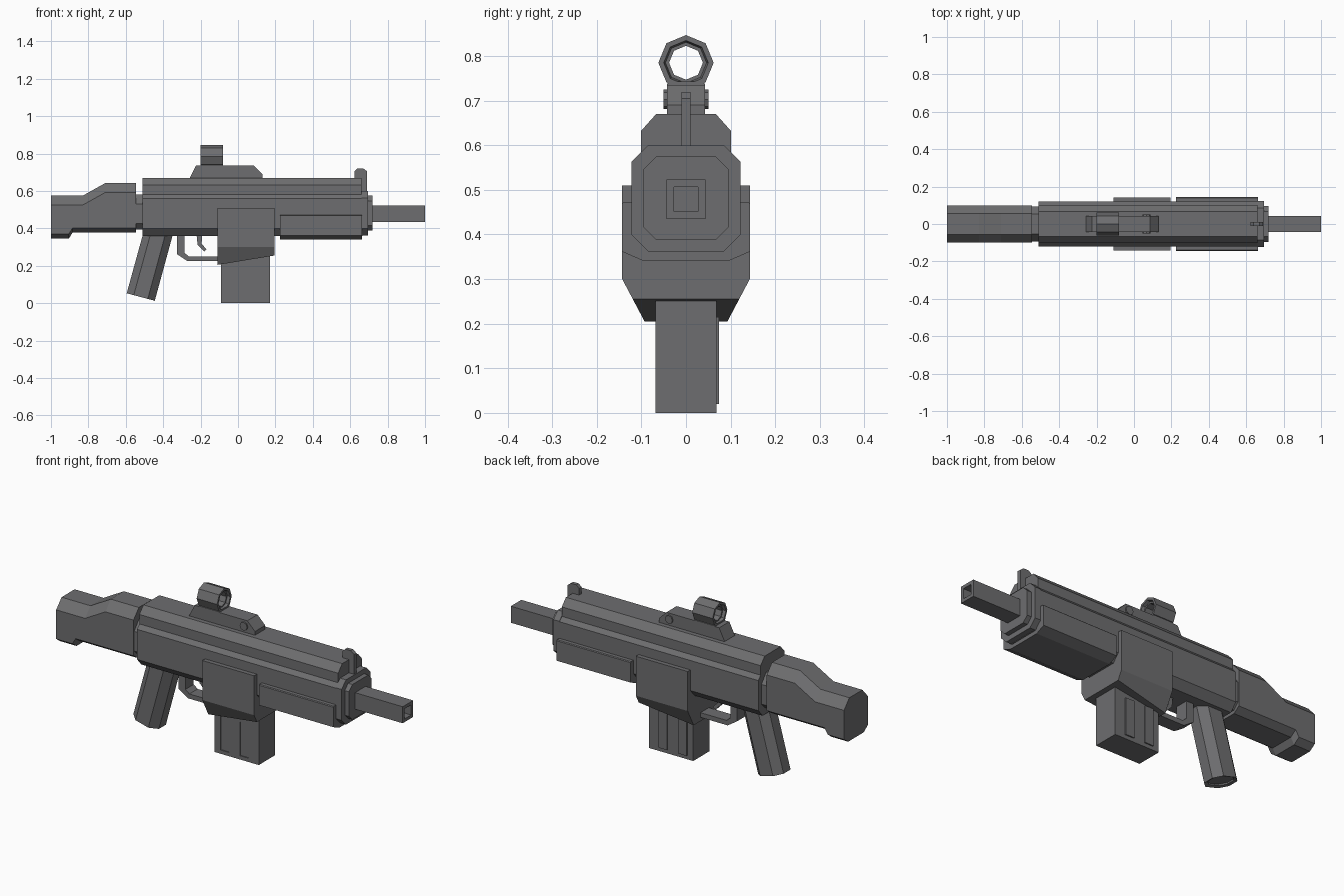
import bpy, bmesh, math
from mathutils import Vector

cube = bpy.data.objects.get("Cube")
if cube:
    bpy.data.objects.remove(cube, do_unlink=True)

GREY = (0.155, 0.155, 0.16, 1)
mat = bpy.data.materials.new("gunmetal grey")
mat.use_nodes = True
mat.diffuse_color = GREY
bsdf = mat.node_tree.nodes["Principled BSDF"]
bsdf.inputs["Base Color"].default_value = GREY
bsdf.inputs["Roughness"].default_value = 0.8


def finish(name, bm):
    bmesh.ops.recalc_face_normals(bm, faces=bm.faces)
    mesh = bpy.data.meshes.new(name)
    bm.to_mesh(mesh)
    bm.free()
    mesh.materials.append(mat)
    ob = bpy.data.objects.new(name, mesh)
    bpy.context.collection.objects.link(ob)
    return ob


def skin(rings, closed=False):
    """Join equal-length rings of points, capping the ends unless closed."""
    bm = bmesh.new()
    vs = [[bm.verts.new(p) for p in r] for r in rings]
    n = len(rings[0])
    pairs = list(zip(vs, vs[1:])) + ([(vs[-1], vs[0])] if closed else [])
    for a, b in pairs:
        for i in range(n):
            j = (i + 1) % n
            bm.faces.new((a[i], a[j], b[j], b[i]))
    if not closed:
        bm.faces.new(vs[0])
        bm.faces.new(vs[-1])
    return bm


def mirrored(half):
    return half + [(-y, z) for y, z in reversed(half)]


def octagon(w, z0, z1, low, top):
    """Chamfered section: chamfers are (sideways, upward) sizes."""
    return mirrored([(w - low[0], z0), (w, z0 + low[1]),
                     (w, z1 - top[1]), (w - top[0], z1)])


def along_x(name, x0, x1, section):
    return finish(name, skin([[(x, y, z) for y, z in section] for x in (x0, x1)]))


def side_plate(name, outline, w, y=0):
    return finish(name, skin([[(x, s, z) for x, z in outline] for s in (y - w, y + w)]))


def box(name, x0, x1, y0, y1, z0, z1):
    return along_x(name, x0, x1, [(y0, z0), (y1, z0), (y1, z1), (y0, z1)])


# Receiver body, top cover and stepped front collars
along_x("receiver", -0.51, 0.665, octagon(0.12, 0.36, 0.60, (0.035, 0.04), (0.035, 0.04)))
along_x("top_cover", -0.51, 0.66, octagon(0.101, 0.56, 0.67, (0.01, 0.01), (0.034, 0.038)))
along_x("front_collar", 0.66, 0.695, octagon(0.122, 0.362, 0.60, (0.037, 0.037), (0.037, 0.037)))
along_x("front_ring", 0.69, 0.72, octagon(0.095, 0.388, 0.575, (0.028, 0.028), (0.028, 0.028)))

# Handguard shell under the front half
along_x("handguard", 0.225, 0.662, octagon(0.144, 0.34, 0.472, (0.05, 0.022), (0.004, 0.004)))

# Square barrel with a recessed muzzle
barrel = skin([[(x, y, z) for y, z in octagon(0.044, 0.435, 0.523, (0, 0.001), (0, 0.001))]
               for x in (0.71, 0.72)])
barrel.free()


def square(x, r, zc=0.479):
    return [(x, -r, zc - r), (x, r, zc - r), (x, r, zc + r), (x, -r, zc + r)]


finish("barrel", skin([square(0.71, 0.044), square(1.0, 0.044),
                       square(1.0, 0.027), square(0.94, 0.027)]))

# Stock with a raised cheek, chamfered edges and heel step
stock = []
for x, low, top in [(-1, 0.345, 0.575), (-0.905, 0.345, 0.575), (-0.885, 0.377, 0.575),
                    (-0.83, 0.377, 0.575), (-0.71, 0.377, 0.642), (-0.545, 0.377, 0.642)]:
    stock.append([(x, y, z) for y, z in octagon(0.1, low, top, (0.035, 0.025), (0.045, 0.05))])
finish("stock", skin(stock))
along_x("stock_neck", -0.55, -0.50, octagon(0.094, 0.395, 0.58, (0.03, 0.03), (0.04, 0.05)))

# Slanted pistol grip with an eight-sided section
grip = []
for xb, xf, zb, zf, w in [(-0.505, -0.345, 0.38, 0.38, 0.065), (-0.595, -0.445, 0.053, 0.013, 0.065),
                          (-0.58, -0.46, 0.055, 0.023, 0.05), (-0.578, -0.458, 0.062, 0.03, 0.05)]:
    def at(t, y):
        return (xb + (xf - xb) * t, y, zb + (zf - zb) * t)
    half = [(0, 0.45), (0.25, 1), (0.75, 1), (1, 0.45)]
    grip.append([at(t, w * k) for t, k in half] + [at(t, -w * k) for t, k in reversed(half)])
finish("pistol_grip", skin(grip))

# Trigger guard and trigger
side_plate("trigger_guard", [(-0.326, 0.37), (-0.326, 0.262), (-0.27, 0.225), (-0.10, 0.225),
                             (-0.10, 0.25), (-0.262, 0.25), (-0.285, 0.268), (-0.285, 0.37)], 0.035)
side_plate("trigger", [(-0.222, 0.37), (-0.19, 0.37), (-0.195, 0.318), (-0.168, 0.288),
                       (-0.18, 0.276), (-0.216, 0.312)], 0.014)

# Magazine housing, narrowed below and cut on a slant
well = skin([[(x, y, z) for y, z in mirrored([(0.068, 0.158), (0.143, 0.30), (0.143, 0.51)])]
             for x in (-0.11, 0.195)])
bmesh.ops.bisect_plane(well, geom=well.verts[:] + well.edges[:] + well.faces[:],
                       plane_co=(-0.11, 0, 0.205), plane_no=(0.05, 0, -0.305), clear_outer=True)
bmesh.ops.holes_fill(well, edges=[e for e in well.edges if e.is_boundary])
finish("magazine_housing", well)

# Magazine with ribs on the back and shallow grooves on the front
magazine = box("magazine", -0.09, 0.17, -0.068, 0.068, 0, 0.32)
for x in (-0.055, 0.06):
    box("magazine_rib", x, x + 0.05, 0.06, 0.074, 0.02, 0.215)
    cutter = box("groove_cutter", x, x + 0.05, -0.08, -0.063, 0.02, 0.20)
    cutter.hide_render = True
    cutter.hide_set(True)
    mod = magazine.modifiers.new("groove", "BOOLEAN")
    mod.object = cutter
    mod.solver = "EXACT"

# Front sight blade
side_plate("front_sight", [(0.622, 0.59), (0.622, 0.705), (0.638, 0.72), (0.67, 0.72),
                           (0.69, 0.705), (0.69, 0.59)], 0.01)

# Sight mount with its cross bolt
side_plate("sight_mount", [(-0.257, 0.66), (-0.257, 0.672), (-0.225, 0.735), (0.085, 0.735),
                           (0.13, 0.69), (0.13, 0.66)], 0.043)


def polygon(n, r, turn=0):
    return [(r * math.cos(2 * math.pi * i / n + turn), r * math.sin(2 * math.pi * i / n + turn))
            for i in range(n)]


side_plate("mount_bolt", [(0.067 + a, 0.703 + b) for a, b in polygon(8, 0.022)], 0.05)

# Eight-sided sight ring, open through the middle with stepped rims
ring = [(-0.2, 0.062), (-0.08, 0.062), (-0.08, 0.05), (-0.095, 0.046), (-0.095, 0.038),
        (-0.185, 0.038), (-0.185, 0.046), (-0.2, 0.05)]
finish("sight_ring", skin([[(x, y, 0.785 + z) for y, z in polygon(8, r)] for x, r in ring],
                          closed=True))
along_x("ring_foot", -0.2, -0.08, mirrored([(0.043, 0.72), (0.043, 0.738), (0.03, 0.743)]))
